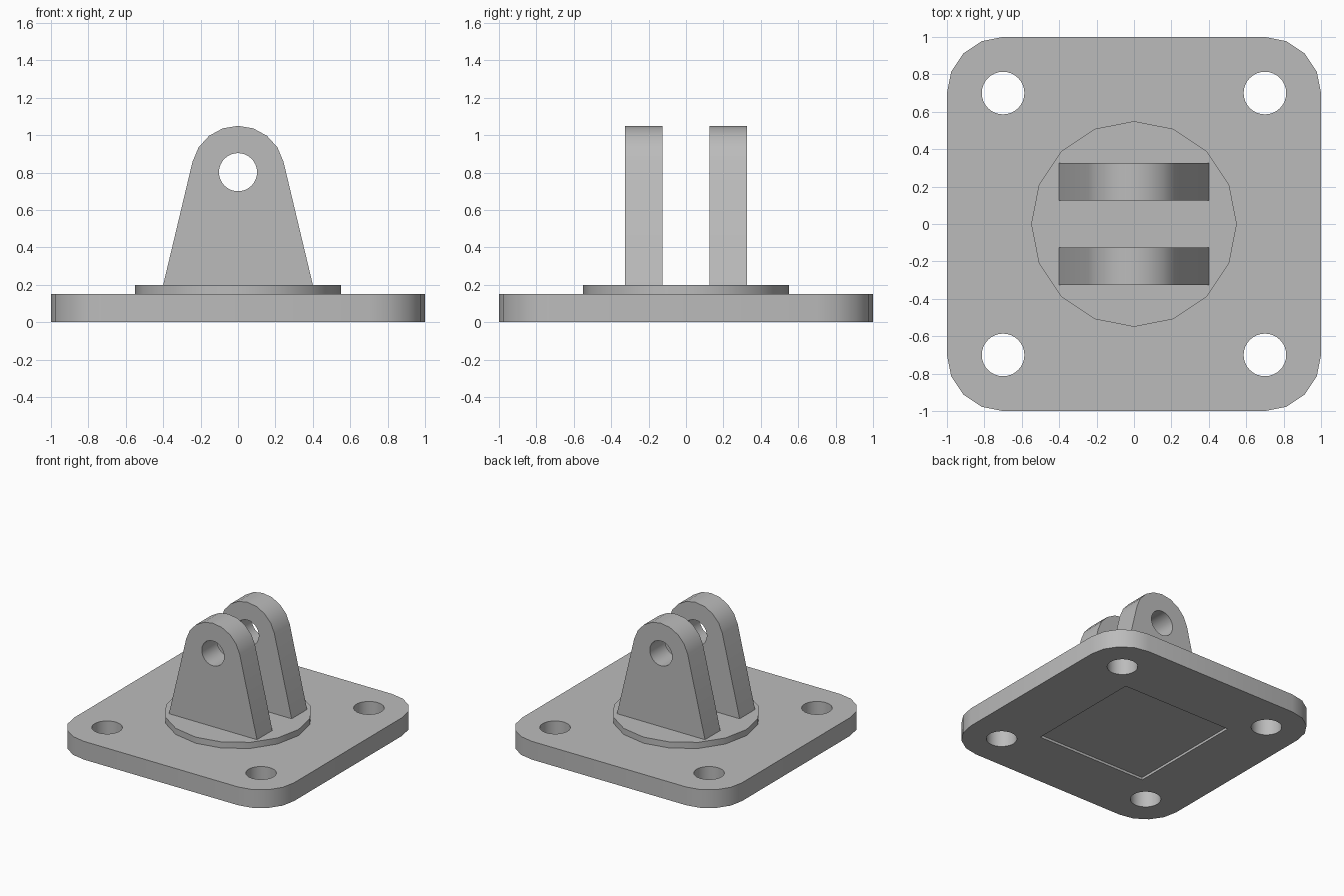
import bpy
import bmesh
from math import sin, cos, pi, radians
from mathutils import Vector

cube = bpy.data.objects.get("Cube")
if cube:
    bpy.data.objects.remove(cube, do_unlink=True)

grey = bpy.data.materials.new("plain grey")
grey.use_nodes = True
grey.diffuse_color = (0.5, 0.5, 0.5, 1)
grey.node_tree.nodes["Principled BSDF"].inputs["Base Color"].default_value = (0.5, 0.5, 0.5, 1)


def arc(cx, cy, r, start, end, steps):
    """Points along an arc, angles in degrees, both ends included."""
    angles = [radians(start + (end - start) * i / steps) for i in range(steps + 1)]
    return [(cx + r * cos(a), cy + r * sin(a)) for a in angles]


def circle(cx, cy, r, sides):
    return arc(cx, cy, r, 0, 360, sides)[:-1]


def prism(name, outline, low, high, upright=False):
    """Extrude an outline along z, or along y when upright."""
    def place(u, v, d):
        return (u, d, v) if upright else (u, v, d)
    bm = bmesh.new()
    base = bm.faces.new([bm.verts.new(place(u, v, low)) for u, v in outline])
    top = bmesh.ops.extrude_face_region(bm, geom=[base])["geom"]
    bmesh.ops.translate(bm, verts=[g for g in top if isinstance(g, bmesh.types.BMVert)],
                        vec=Vector(place(0, 0, high - low)))
    bmesh.ops.recalc_face_normals(bm, faces=bm.faces)
    mesh = bpy.data.meshes.new(name)
    bm.to_mesh(mesh)
    bm.free()
    mesh.materials.append(grey)
    obj = bpy.data.objects.new(name, mesh)
    bpy.context.collection.objects.link(obj)
    return obj


def select(obj):
    bpy.ops.object.select_all(action='DESELECT')
    obj.select_set(True)
    bpy.context.view_layer.objects.active = obj


def cut(obj, cutter):
    """Subtract the cutter, then discard it."""
    cutter.hide_render = True
    mod = obj.modifiers.new("cut", 'BOOLEAN')
    mod.operation = 'DIFFERENCE'
    mod.solver = 'EXACT'
    mod.object = cutter
    select(obj)
    bpy.ops.object.modifier_apply(modifier=mod.name)
    bpy.data.objects.remove(cutter, do_unlink=True)


def smooth(obj):
    select(obj)
    bpy.ops.object.shade_smooth_by_angle(angle=radians(30))


# Base plate with rounded corners, four bolt holes and a square recess below
corners = [(0.7, 0.7), (-0.7, 0.7), (-0.7, -0.7), (0.7, -0.7)]
outline = []
for i, (x, y) in enumerate(corners):
    outline += arc(x, y, 0.3, 90 * i, 90 * i + 90, 4)
plate = prism("base_plate", outline, 0, 0.15)
for x, y in corners:
    cut(plate, prism("bolt_hole_cutter", circle(x, y, 0.114, 32), -0.1, 0.3))
h = 0.495
cut(plate, prism("recess_cutter", [(h, h), (-h, h), (-h, -h), (h, -h)], -0.1, 0.02))
smooth(plate)

# Round boss on the plate
smooth(prism("boss", circle(0, 0, 0.55, 16), 0.15, 0.2))

# Two upright lugs with tapered sides, a rounded top and a pin hole
lug_outline = [(-0.4, 0.2), (0.4, 0.2)] + arc(0, 0.8, 0.25, 13.4, 166.6, 8)
for name, y in (("front_lug", -0.225), ("back_lug", 0.225)):
    lug = prism(name, lug_outline, y - 0.1, y + 0.1, upright=True)
    cut(lug, prism("pin_hole_cutter", circle(0, 0.802, 0.102, 32), y - 0.2, y + 0.2, upright=True))
    smooth(lug)
